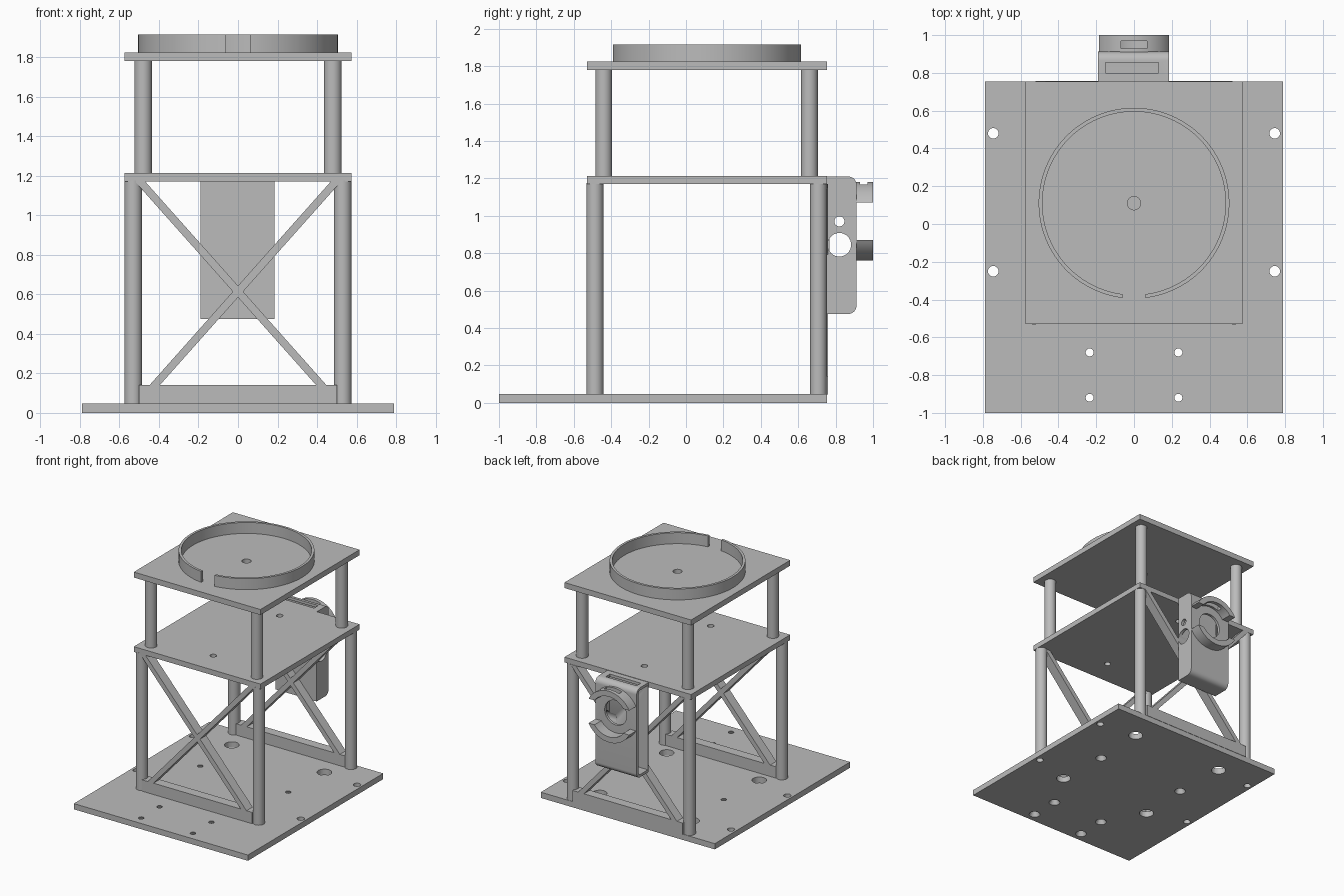
import bpy, bmesh, math
from mathutils import Vector, Matrix

if "Cube" in bpy.data.objects:
    bpy.data.objects.remove(bpy.data.objects["Cube"], do_unlink=True)

grey = bpy.data.materials.new("plain grey")
grey.use_nodes = True
grey.diffuse_color = (0.5, 0.5, 0.5, 1)
grey.node_tree.nodes["Principled BSDF"].inputs["Base Color"].default_value = (0.5, 0.5, 0.5, 1)

MID_Y = 0.11  # centre of the upper decks


def make(name, bm, smooth=False):
    bmesh.ops.recalc_face_normals(bm, faces=bm.faces)
    me = bpy.data.meshes.new(name)
    bm.to_mesh(me)
    bm.free()
    me.materials.append(grey)
    ob = bpy.data.objects.new(name, me)
    bpy.context.collection.objects.link(ob)
    if smooth:
        shade(ob)
    return ob


def shade(ob):
    bpy.ops.object.select_all(action='DESELECT')
    ob.select_set(True)
    bpy.context.view_layer.objects.active = ob
    bpy.ops.object.shade_smooth_by_angle(angle=math.radians(30))


def add_box(bm, lo, hi):
    lo, hi = Vector(lo), Vector(hi)
    m = Matrix.Translation((lo + hi) / 2) @ Matrix.Diagonal((*(hi - lo), 1))
    bmesh.ops.create_cube(bm, size=1, matrix=m)


def add_rod(bm, centre, r1, r2, length, axis='Z', seg=32):
    rot = {'Z': Matrix(), 'X': Matrix.Rotation(math.pi / 2, 4, 'Y'),
           'Y': Matrix.Rotation(-math.pi / 2, 4, 'X')}[axis]
    bmesh.ops.create_cone(bm, cap_ends=True, segments=seg, radius1=r1, radius2=r2,
                          depth=length, matrix=Matrix.Translation(centre) @ rot)


def box(name, lo, hi):
    bm = bmesh.new()
    add_box(bm, lo, hi)
    return make(name, bm)


def cut(ob, fill):
    """Subtract the shapes that fill() adds, then drop the cutter."""
    bm = bmesh.new()
    fill(bm)
    cutter = make("cutter", bm)
    cutter.hide_render = True
    mod = ob.modifiers.new("cut", 'BOOLEAN')
    mod.object = cutter
    mod.solver = 'EXACT'
    mod.use_self = True
    bpy.context.view_layer.objects.active = ob
    bpy.ops.object.modifier_apply(modifier=mod.name)
    bpy.data.objects.remove(cutter, do_unlink=True)


# Base plate with edge holes, large holes and countersunk screw holes
base = box("base_plate", (-0.79, -1, 0), (0.79, 0.755, 0.047))


def base_holes(bm):
    for s in (-1, 1):
        for y in (0.48, -0.25):
            add_rod(bm, (s * 0.745, y, 0.02), 0.028, 0.028, 0.2)
        for y in (0.52, -0.35):
            add_rod(bm, (s * 0.42, y, 0.02), 0.055, 0.055, 0.2)
        for x, y in ((0.235, -0.68), (0.235, -0.92), (0.4, 0.08)):
            add_rod(bm, (s * x, y, 0.024), 0.043, 0.02, 0.05)


cut(base, base_holes)

# Two upper decks
middle = box("middle_deck", (-0.575, -0.53, 1.17), (0.575, 0.755, 1.213))
cut(middle, lambda bm: [add_rod(bm, (0, MID_Y + s * 0.43, 1.2), 0.025, 0.025, 0.2) for s in (-1, 1)])
top = box("top_deck", (-0.575, -0.53, 1.78), (0.575, 0.755, 1.825))
cut(top, lambda bm: add_rod(bm, (0, MID_Y, 1.8), 0.035, 0.035, 0.2))

# Posts in mirrored pairs
for level, px, ys, z0, z1 in (("lower", 0.53, (-0.487, 0.708), 0.04, 1.175),
                              ("upper", 0.48, (-0.44, 0.66), 1.21, 1.785)):
    for end, y in zip(("front", "back"), ys):
        for side, s in (("right", -1), ("left", 1)):
            bm = bmesh.new()
            add_rod(bm, (s * px, y, (z0 + z1) / 2), 0.045, 0.045, z1 - z0)
            make(f"{level}_post_{end}_{side}", bm, True)

# Crossed braces with a sill, front and back
for end, y0, y1 in (("front", -0.53, -0.45), ("back", 0.68, 0.758)):
    box(f"{end}_sill", (-0.5, y0, 0.045), (0.5, y1, 0.14))
    for side, s in (("right", -1), ("left", 1)):
        bm = bmesh.new()
        half = 0.026  # half the brace width measured along x
        ends = ((-0.44, 0.12), (0.495, 1.17))
        verts = [bm.verts.new((s * (x + d), y, z)) for y in (y0, y1)
                 for (x, z), d in ((ends[0], -half), (ends[0], half), (ends[1], half), (ends[1], -half))]
        bm.faces.new(verts[:4])
        bm.faces.new(verts[4:])
        for i in range(4):
            j = (i + 1) % 4
            bm.faces.new((verts[i], verts[j], verts[j + 4], verts[i + 4]))
        make(f"{end}_brace_{side}", bm)

# Open ring on the top deck
bm = bmesh.new()
add_rod(bm, (0, MID_Y, 1.868), 0.505, 0.505, 0.094, seg=96)
ring = make("top_ring", bm)


def ring_space(bm):
    add_rod(bm, (0, MID_Y, 1.868), 0.485, 0.485, 0.3, seg=96)


cut(ring, ring_space)
cut(ring, lambda bm: add_box(bm, (-0.06, -0.6, 1.7), (0.06, -0.2, 2)))
shade(ring)


# Rear housing: side profile rounded towards the back, extruded along x
def housing_profile(bm, x0, x1, inset, radius):
    y0, y1, z0, z1 = 0.755 + inset * 0.5, 0.912 - inset, 0.475 + inset, 1.21 - inset
    pts = [(y0, z0)]
    for cz, start in ((z0 + radius, -90), (z1 - radius, 0)):
        for k in range(9):
            a = math.radians(start + k * 90 / 8)
            pts.append((y1 - radius + radius * math.cos(a), cz + radius * math.sin(a)))
    pts.append((y0, z1))
    face = bm.faces.new([bm.verts.new((x0, y, z)) for y, z in pts])
    new = bmesh.ops.extrude_face_region(bm, geom=[face])["geom"]
    bmesh.ops.translate(bm, vec=(x1 - x0, 0, 0),
                        verts=[v for v in new if isinstance(v, bmesh.types.BMVert)])
    bmesh.ops.recalc_face_normals(bm, faces=bm.faces)


bm = bmesh.new()
housing_profile(bm, -0.19, 0.185, 0, 0.045)
housing = make("rear_housing", bm)
cut(housing, lambda bm: housing_profile(bm, -0.3, 0.16, 0.022, 0.025))
# Side holes, lens opening and top slot
cut(housing, lambda bm: add_rod(bm, (0.2, 0.82, 0.845), 0.063, 0.063, 0.2, 'X'))
cut(housing, lambda bm: add_rod(bm, (0.2, 0.82, 0.97), 0.027, 0.027, 0.2, 'X'))
cut(housing, lambda bm: add_rod(bm, (0, 0.9, 0.97), 0.1, 0.1, 0.12, 'Y', 48))
cut(housing, lambda bm: add_box(bm, (-0.15, 0.8, 1.16), (0.13, 0.855, 1.3)))
shade(housing)

# Rear collar: ring split at both sides, with a slot in its top
bm = bmesh.new()
add_rod(bm, (0, 0.953, 0.97), 0.21, 0.21, 0.094, 'Y', 64)
collar = make("rear_collar", bm)
cut(collar, lambda bm: add_rod(bm, (0, 0.953, 0.97), 0.165, 0.165, 0.3, 'Y', 64))
cut(collar, lambda bm: add_box(bm, (-0.4, 0.8, 0.87), (0.4, 1.1, 1.07)))
cut(collar, lambda bm: add_box(bm, (-0.07, 0.93, 1.05), (0.07, 0.97, 1.3)))
shade(collar)
